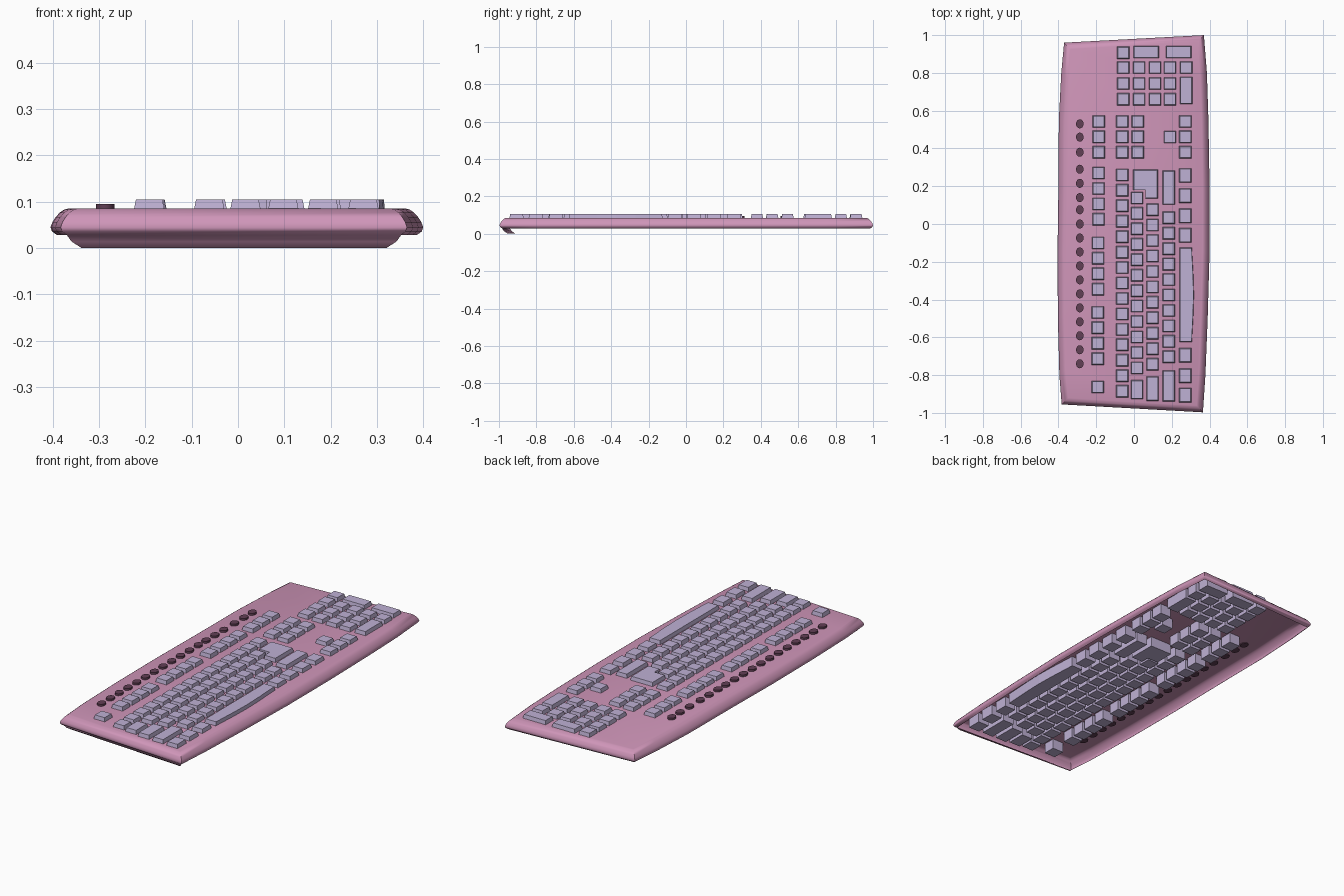
import bpy, bmesh, math

if "Cube" in bpy.data.objects:
    bpy.data.objects.remove(bpy.data.objects["Cube"])


def material(name, rgb):
    m = bpy.data.materials.new(name)
    m.diffuse_color = (*rgb, 1)
    m.use_nodes = True
    m.node_tree.nodes["Principled BSDF"].inputs["Base Color"].default_value = m.diffuse_color
    return m


PINK = material("pink_case", (0.62, 0.30, 0.48))
LILAC = material("lilac_keys", (0.52, 0.44, 0.66))
DARK = material("dark_buttons", (0.12, 0.05, 0.09))


def finish(bm, name, mat, smooth=None, normals=True):
    if normals:
        bmesh.ops.recalc_face_normals(bm, faces=bm.faces[:])
    mesh = bpy.data.meshes.new(name)
    bm.to_mesh(mesh)
    bm.free()
    ob = bpy.data.objects.new(name, mesh)
    bpy.context.collection.objects.link(ob)
    mesh.materials.append(mat)
    if smooth:
        bpy.context.view_layer.objects.active = ob
        ob.select_set(True)
        bpy.ops.object.shade_smooth_by_angle(angle=math.radians(smooth))
        ob.select_set(False)
    return ob


# Case: open-bottomed shell lofted from one bowed outline
outline = [(-0.383, -0.955), (0.365, -0.997), (0.378, -0.8), (0.39, -0.5),
           (0.4, -0.15), (0.4, 0.2), (0.394, 0.55), (0.386, 0.8), (0.37, 1.0),
           (-0.37, 0.96), (-0.385, 0.8), (-0.398, 0.55), (-0.4, 0.2),
           (-0.405, -0.15), (-0.403, -0.5), (-0.395, -0.8)]
profile = [(0.028, 0.014), (0.036, 0.003), (0.045, 0.0), (0.056, 0.004),
           (0.067, 0.011), (0.077, 0.02), (0.083, 0.029), (0.085, 0.036)]
bm = bmesh.new()
rings = [[bm.verts.new((x * (1 - d / 0.4), y * (1 - d), z)) for x, y in outline]
         for z, d in profile]
n = len(outline)
for a, b in zip(rings, rings[1:]):
    for i in range(n):
        j = (i + 1) % n
        bm.faces.new((a[i], a[j], b[j], b[i]))
bm.faces.new(rings[-1])
# Lip curling under the -y end
prev = rings[0][:2]
for z, dx, dy in [(0.014, 0.01, 0.02), (0.0, 0.022, 0.042)]:
    row = [bm.verts.new((v.co.x + s * dx, v.co.y + dy * 0.5, z))
           for v, s in zip(prev, (1, -1))]
    bm.faces.new((prev[1], prev[0], row[0], row[1]))
    prev = row
finish(bm, "case", PINK, 50)


# Keys: closed tapered prisms running down through the case
def add_key(bm, pts, taper=0.004, z0=0.031, z1=0.105, zp=0.085):
    cx = sum(p[0] for p in pts) / len(pts)
    cy = sum(p[1] for p in pts) / len(pts)
    hx = max(abs(p[0] - cx) for p in pts)
    hy = max(abs(p[1] - cy) for p in pts)
    rows = []
    for z, t in ((z0, 0), (zp, 0), (z1, taper)):
        rows.append([bm.verts.new((cx + (x - cx) * (1 - t / hx),
                                   cy + (y - cy) * (1 - t / hy), z)) for x, y in pts])
    bm.faces.new(rows[0][::-1])
    bm.faces.new(rows[-1])
    m = len(pts)
    for a, b in zip(rows, rows[1:]):
        for i in range(m):
            j = (i + 1) % m
            bm.faces.new((a[i], a[j], b[j], b[i]))


def keys(name, items):
    bm = bmesh.new()
    for x, y, w, l in items:
        w, l = w / 2, l / 2
        add_key(bm, [(x - w, y - l), (x + w, y - l), (x + w, y + l), (x - w, y + l)])
    finish(bm, name, LILAC)


K, STEP = 0.065, 0.0818


def run(x, y, count, l=K):
    return [(x, y - STEP * i, K, l) for i in range(count)]


# Function row and escape
keys("function_keys", run(-0.188, 0.27, 4) + run(-0.19, -0.1, 4)
     + run(-0.192, -0.468, 4) + run(-0.192, -0.863, 1))
# Main typing rows
keys("number_row", run(-0.062, 0.26, 15))
keys("upper_letter_row", run(0.016, 0.138, 12) + [(0.016, -0.877, K, 0.1)])
keys("home_letter_row", run(0.098, 0.076, 11) + [(0.098, -0.872, K, 0.13)])
keys("lower_letter_row", run(0.184, 0.033, 10)
     + [(0.184, 0.192, K, 0.18), (0.184, -0.857, K, 0.165)])
keys("bottom_row", [(0.271, y, K, 0.076) for y in
                    (0.257, 0.15, 0.043, -0.06, -0.695, -0.803, -0.906)])
# Navigation and arrow clusters
keys("navigation_keys", [k for x in (-0.187, -0.062, 0.02) for k in run(x, 0.543, 3)])
keys("arrow_keys", run(0.272, 0.543, 3) + run(0.19, 0.46, 1))
# Number pad
keys("number_pad", [(x, y, K, K) for x in (-0.057, 0.027, 0.111, 0.19)
                    for y in (0.828, 0.744, 0.66)]
     + [(-0.057, 0.907, K, K), (0.276, 0.828, K, K), (0.064, 0.91, 0.135, K),
        (0.236, 0.91, 0.135, K), (0.276, 0.707, K, 0.145)])

# L-shaped enter key
bm = bmesh.new()
add_key(bm, [(-0.005, 0.288), (-0.005, 0.18), (0.06, 0.18), (0.06, 0.135),
             (0.127, 0.135), (0.127, 0.288)])
finish(bm, "enter_key", LILAC)

# Space bar with bowed near edge
bm = bmesh.new()
add_key(bm, [(0.24, -0.625), (0.306, -0.625), (0.314, -0.48), (0.317, -0.375),
             (0.314, -0.27), (0.306, -0.125), (0.24, -0.125)])
finish(bm, "space_bar", LILAC)

# Row of small oval media buttons
bm = bmesh.new()
ys = [0.53, 0.46, 0.38, 0.29, 0.215, 0.14, 0.075] + [-0.074 * i for i in range(11)]
for y in ys:
    new = bmesh.ops.create_cone(bm, cap_ends=True, segments=16, radius1=0.02,
                                radius2=0.02, depth=0.015)["verts"]
    bmesh.ops.scale(bm, vec=(1, 1.2, 1), verts=new)
    bmesh.ops.translate(bm, vec=(-0.287, y, 0.088), verts=new)
finish(bm, "media_buttons", DARK, 40)
